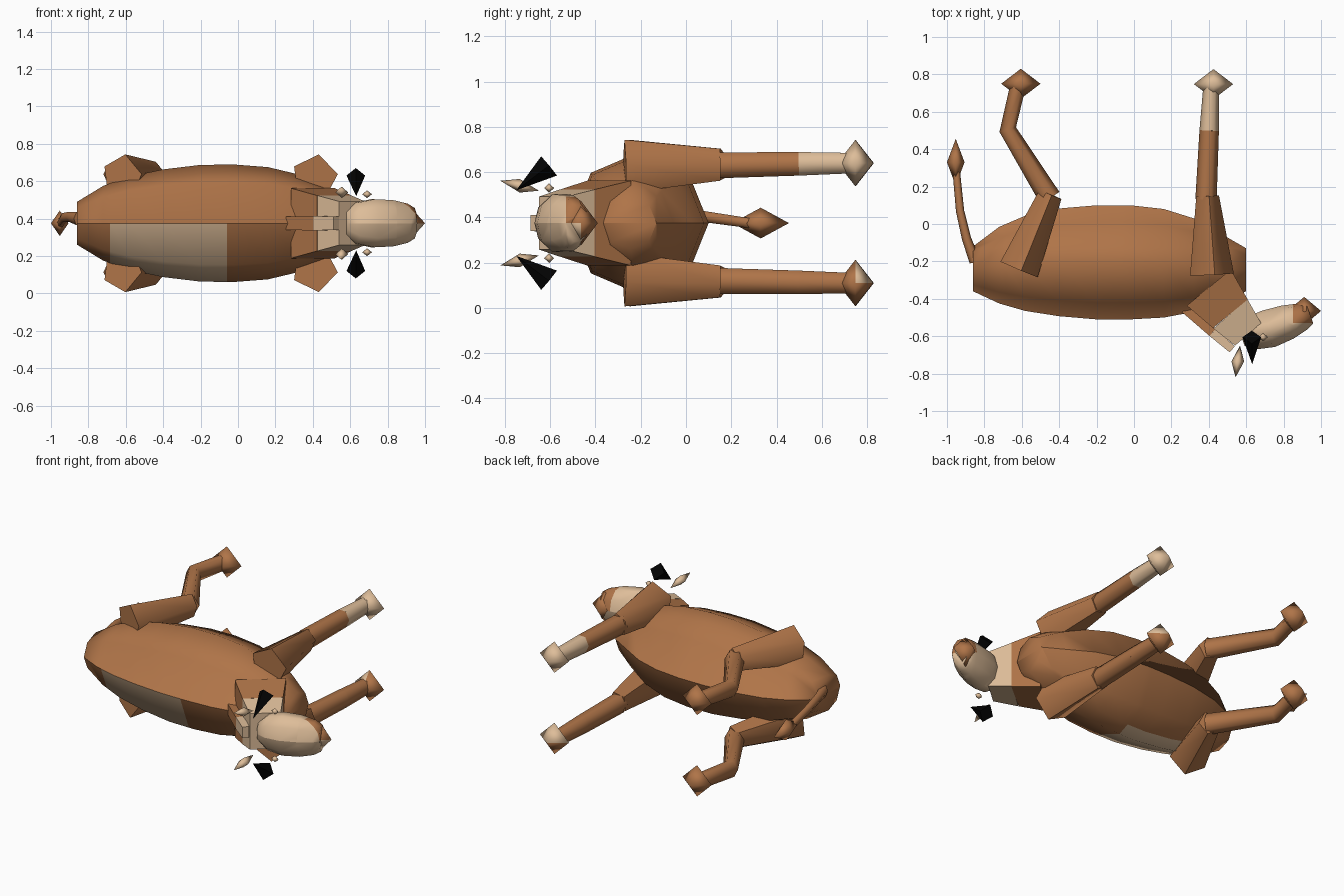
import bpy, bmesh, math
from mathutils import Vector

if "Cube" in bpy.data.objects:
    bpy.data.objects.remove(bpy.data.objects["Cube"])

MID = 0.375  # height of the animal's symmetry plane


def mat(name, rgb):
    m = bpy.data.materials.new(name)
    m.diffuse_color = (*rgb, 1)
    m.use_nodes = True
    m.node_tree.nodes["Principled BSDF"].inputs["Base Color"].default_value = m.diffuse_color
    return m


BROWN = mat("brown coat", (0.43, 0.175, 0.065))
CREAM = mat("cream", (0.73, 0.51, 0.32))
BLACK = mat("black", (0.001, 0.001, 0.001))


def finish(name, bm, mats, angle=70):
    bmesh.ops.recalc_face_normals(bm, faces=bm.faces)
    me = bpy.data.meshes.new(name)
    bm.to_mesh(me)
    bm.free()
    for m in mats:
        me.materials.append(m)
    if angle:
        for p in me.polygons:
            p.use_smooth = True
        me.set_sharp_from_angle(angle=math.radians(angle))
    ob = bpy.data.objects.new(name, me)
    bpy.context.collection.objects.link(ob)
    return ob


def tube_bm(sections, sides, phase=0.0, axis=None):
    """Loft rings (x, y, z, radius in the xy plane, radius in z)."""
    bm = bmesh.new()
    pts = [Vector(s[:3]) for s in sections]
    rings = []
    for i, s in enumerate(sections):
        d = Vector(axis) if axis else pts[min(i + 1, len(pts) - 1)] - pts[max(i - 1, 0)]
        d.normalize()
        u = Vector((0, 0, 1)).cross(d).normalized()
        v = d.cross(u)
        ring = []
        for k in range(sides):
            a = math.radians(phase) + 2 * math.pi * k / sides
            ring.append(bm.verts.new(pts[i] + u * s[3] * math.cos(a) + v * s[4] * math.sin(a)))
        rings.append(ring)
    for a, b in zip(rings, rings[1:]):
        for k in range(sides):
            j = (k + 1) % sides
            bm.faces.new((a[k], a[j], b[j], b[k]))
    bm.faces.new(rings[0])
    bm.faces.new(rings[-1])
    return bm


def tube(name, sections, sides, color, phase=0.0, axis=None):
    return finish(name, tube_bm(sections, sides, phase, axis), [color])


def cut(bm, *planes):
    for co, no in planes:
        bmesh.ops.bisect_plane(bm, geom=bm.verts[:] + bm.edges[:] + bm.faces[:],
                               plane_co=co, plane_no=no)


def gem_bm(c, r, shear=(0, 0)):
    """Octahedron; shear shifts the two y tips sideways in x and z."""
    x, y, z = c
    rx, ry, rz = r
    sx, sz = shear
    bm = bmesh.new()
    t = [bm.verts.new(p) for p in
         ((x - rx, y, z), (x + rx, y, z), (x - sx, y - ry, z - sz),
          (x + sx, y + ry, z + sz), (x, y, z - rz), (x, y, z + rz))]
    for a in (0, 1):
        for b in (2, 3):
            for d in (4, 5):
                bm.faces.new((t[a], t[b], t[d]))
    return bm


def gem(name, c, r, color, shear=(0, 0)):
    return finish(name, gem_bm(c, r, shear), [color], 120)


# Body: eight-sided barrel along x, with a cream patch cut into one flank
profile = [(-0.86, -0.24, .12, .115), (-0.72, -0.22, .205, .20), (-0.58, -0.21, .255, .25),
           (-0.40, -0.205, .288, .288), (-0.20, -0.205, .305, .312), (-0.02, -0.205, .305, .314),
           (0.16, -0.21, .29, .30), (0.32, -0.22, .25, .262), (0.47, -0.235, .18, .20),
           (0.60, -0.245, .115, .115)]
bm = tube_bm([(x, y, MID, ry, rz) for x, y, ry, rz in profile], 8, 0, (1, 0, 0))
cut(bm, ((-0.685, 0, 0), (1, 0, 0)), ((-0.06, 0, 0), (1, 0, 0)),
    ((0, 0, MID), (0, 0, 1)), ((0, -0.13, 0), (0, 1, 0)))
for f in bm.faces:
    c = f.calc_center_median()
    f.material_index = int(-0.685 < c.x < -0.06 and c.z < MID and c.y < -0.13)
finish("body", bm, [BROWN, CREAM])

# Neck: square taper, brown below and cream near the head
tube("neck_base", [(0.40, -0.34, MID, .215, .265), (0.515, -0.48, MID, .17, .21)], 4, BROWN, 45)
tube("neck_top", [(0.515, -0.48, MID, .17, .21), (0.61, -0.59, MID, .13, .165)], 4, CREAM, 45)

# Mane strip along the back of the neck
tube("mane_base", [(0.27, -0.455, MID, .03, .05), (0.42, -0.58, MID, .035, .055)], 4, BROWN, 45)
tube("mane_top", [(0.42, -0.58, MID, .035, .055), (0.525, -0.67, MID, .03, .05)], 4, CREAM, 45)

# Head, with a brown area beside the nose
bm = tube_bm([(0.575, -0.605, MID, .05, .06), (0.63, -0.585, MID, .09, .115),
              (0.72, -0.56, MID, .103, .135), (0.82, -0.525, MID, .094, .13),
              (0.90, -0.495, MID, .074, .11), (0.94, -0.48, MID, .055, .085)],
             10, 0, (0.94, 0.34, 0))
cut(bm, ((0.85, 0, 0), (1, 0, 0)), ((0, 0, MID), (0, 0, 1)), ((0, -0.53, 0), (0, 1, 0)))
for f in bm.faces:
    c = f.calc_center_median()
    f.material_index = int(c.x > 0.85 and c.z > MID and c.y > -0.53)
finish("head", bm, [CREAM, BROWN])

bm = gem_bm((0.91, -0.465, MID), (0.09, 0.075, 0.10))
for f in bm.faces:
    c = f.calc_center_median()
    f.material_index = int(c.y < -0.465 and c.z < MID)
finish("nose", bm, [BROWN, CREAM], 120)

# Tail with tuft
tube("tail", [(-0.85, -0.20, .40, .03, .04), (-0.895, -0.08, .41, .025, .03),
              (-0.93, 0.07, .405, .022, .028), (-0.95, 0.28, .375, .02, .025)], 6, BROWN)
gem("tail_tuft", (-0.953, 0.33, MID), (0.047, 0.125, 0.068), BROWN)

# Paired parts, mirrored across the symmetry plane
for tag, s in (("upper", 1), ("lower", -1)):
    def Z(z):
        return MID + s * (z - MID)

    phase = 180 - 8 * s

    # Front leg, one side with a cream sock
    tube("front_thigh_" + tag, [(0.41, -0.27, Z(.62), .125, .125), (0.39, 0.15, Z(.63), .065, .075)],
         5, BROWN, phase)
    tube("front_shin_" + tag, [(0.385, 0.13, Z(.63), .057, .066), (0.402, 0.50, Z(.637), .052, .06)],
         6, BROWN)
    tube("front_sock_" + tag, [(0.402, 0.50, Z(.637), .052, .06), (0.412, 0.73, Z(.64), .042, .052)],
         6, CREAM if s > 0 else BROWN)
    hoof, r = Vector((0.425, 0.748, Z(.64))), (0.105, 0.08, 0.102)
    bm = gem_bm(hoof, r)
    for f in bm.faces:  # the plain leg's hoof is cream only on part of its upper side
        d = f.calc_center_median() - hoof
        f.material_index = int(s > 0 or (d.z > 0 and not (d.x > 0 and d.y < 0)))
    finish("front_hoof_" + tag, bm, [BROWN, CREAM], 120)

    # Hind leg
    tube("hind_thigh_" + tag, [(-0.62, -0.24, Z(.62), .115, .125), (-0.45, 0.16, Z(.63), .068, .075)],
         5, BROWN, phase)
    tube("hind_shin_" + tag, [(-0.45, 0.14, Z(.63), .06, .065), (-0.675, 0.505, Z(.637), .046, .056),
                              (-0.62, 0.74, Z(.64), .042, .05)], 6, BROWN)
    gem("hind_hoof_" + tag, (-0.605, 0.75, Z(.64)), r, BROWN)

    # Ear
    gem("ear_" + tag, (0.555, -0.735, Z(.54)), (0.034, 0.085, 0.03), CREAM, (0.012, -0.022 * s))

    # Black horn: four-sided spike
    bm = bmesh.new()
    base = [bm.verts.new((x, y, Z(z))) for x, y, z in
            ((0.58, -0.605, .63), (0.63, -0.64, .67), (0.68, -0.605, .63), (0.63, -0.57, .585))]
    tip = bm.verts.new((0.632, -0.75, Z(.52)))
    bm.faces.new(base)
    for k in range(4):
        bm.faces.new((base[k], base[(k + 1) % 4], tip))
    finish("horn_" + tag, bm, [BLACK], 0)

    # Eye
    gem("eye_" + tag, (0.69, -0.605, Z(.53)), (0.026, 0.022, 0.021), CREAM)
